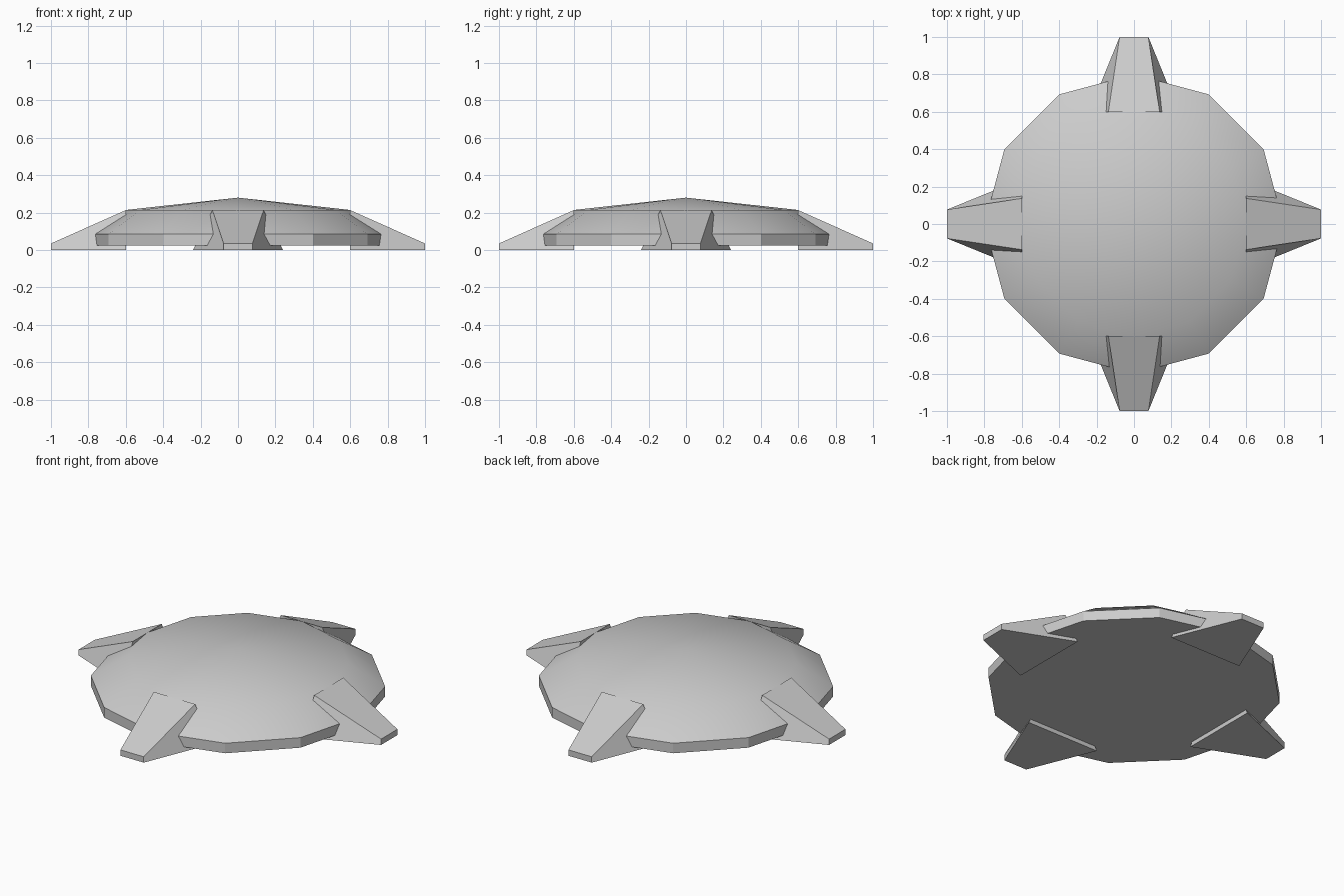
import bpy
import bmesh
from math import cos, sin, pi, radians
from mathutils import Matrix

cube = bpy.data.objects.get("Cube")
if cube:
    bpy.data.objects.remove(cube, do_unlink=True)

# One plain grey for everything
GREY = (0.6, 0.6, 0.6, 1.0)
grey = bpy.data.materials.new("plain_grey")
grey.use_nodes = True
grey.diffuse_color = GREY
grey.node_tree.nodes["Principled BSDF"].inputs["Base Color"].default_value = GREY


def make_object(name, bm):
    bmesh.ops.recalc_face_normals(bm, faces=bm.faces)
    mesh = bpy.data.meshes.new(name)
    bm.to_mesh(mesh)
    bm.free()
    mesh.materials.append(grey)
    obj = bpy.data.objects.new(name, mesh)
    bpy.context.collection.objects.link(obj)
    return obj


# Twelve-sided body: flat underside, short wall, shallow dome
SIDES = 12
bm = bmesh.new()
rings = []
for radius, z in [(0.8, 0.025), (0.8, 0.085), (0.6, 0.214)]:
    rings.append([bm.verts.new((radius * cos(2 * pi * i / SIDES),
                                radius * sin(2 * pi * i / SIDES), z))
                  for i in range(SIDES)])
apex = bm.verts.new((0, 0, 0.28))
bm.faces.new(rings[0])
for i in range(SIDES):
    j = (i + 1) % SIDES
    for low, high in zip(rings, rings[1:]):
        bm.faces.new((low[i], low[j], high[j], high[i]))
    bm.faces.new((rings[-1][i], rings[-1][j], apex))
body = make_object("domed_body", bm)
bpy.ops.object.select_all(action='DESELECT')
body.select_set(True)
bpy.context.view_layer.objects.active = body
bpy.ops.object.shade_smooth_by_angle(angle=radians(29))

# Four wedge feet, wide and tall at the body, narrow and low at the tip
INNER, OUTER = 0.6, 1.0
for index, side in enumerate(("left", "back", "right", "front")):
    bm = bmesh.new()
    inner, outer = [
        [bm.verts.new(p) for p in ((r, -base, 0), (r, base, 0), (r, top, z), (r, -top, z))]
        for r, base, top, z in ((INNER, 0.24, 0.137, 0.213), (OUTER, 0.077, 0.077, 0.035))]
    bm.faces.new(inner)
    bm.faces.new(outer)
    for i in range(4):
        j = (i + 1) % 4
        bm.faces.new((inner[i], inner[j], outer[j], outer[i]))
    bm.transform(Matrix.Rotation(index * pi / 2, 4, 'Z'))
    make_object(side + "_foot", bm)
